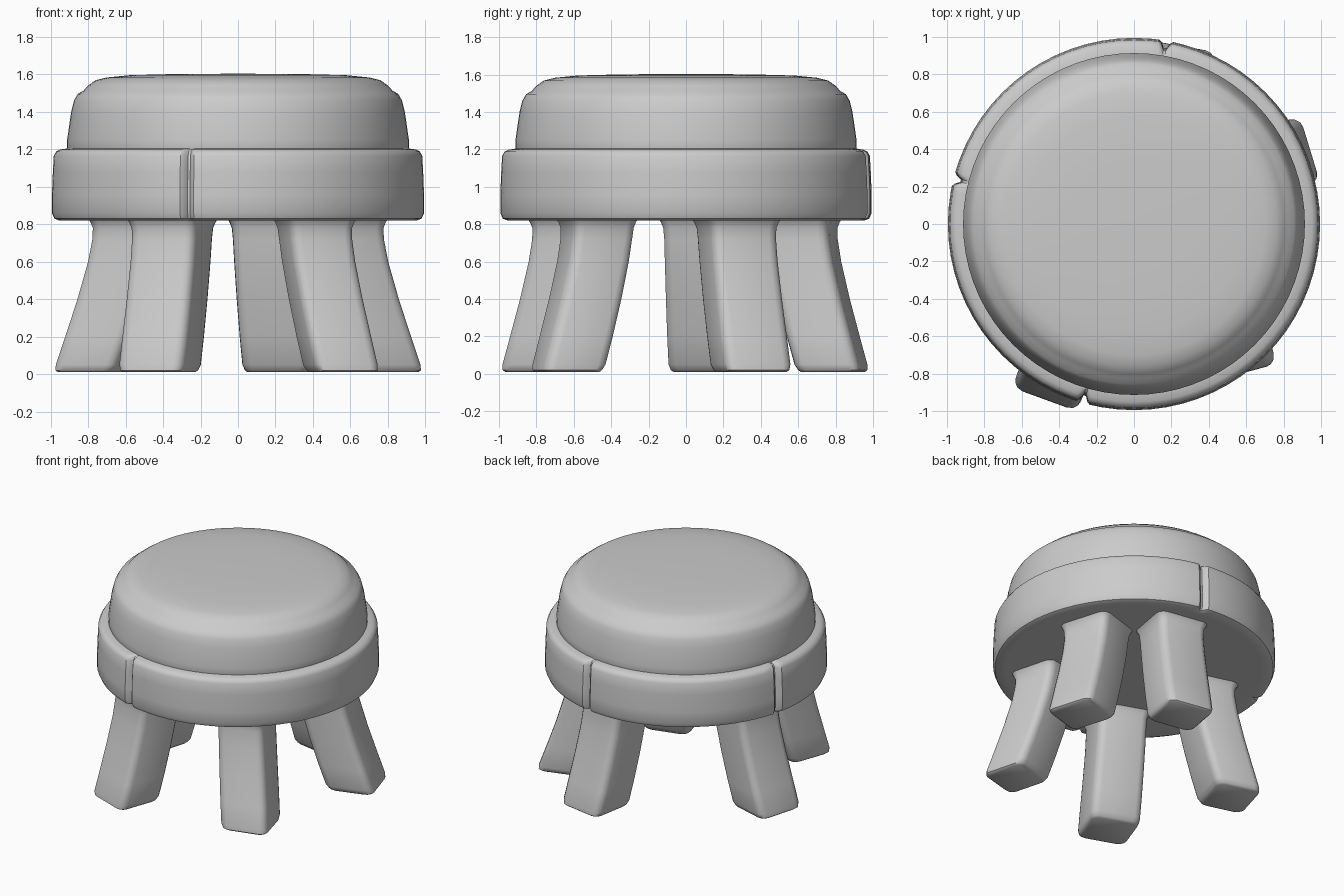
import bpy, bmesh
from math import sin, cos, radians, pi

if "Cube" in bpy.data.objects:
    bpy.data.objects.remove(bpy.data.objects["Cube"])


def finish(bm, name, angle=35):
    bmesh.ops.recalc_face_normals(bm, faces=bm.faces)
    mesh = bpy.data.meshes.new(name)
    bm.to_mesh(mesh)
    bm.free()
    ob = bpy.data.objects.new(name, mesh)
    bpy.context.collection.objects.link(ob)
    bpy.ops.object.select_all(action='DESELECT')
    ob.select_set(True)
    bpy.context.view_layer.objects.active = ob
    bpy.ops.object.shade_smooth_by_angle(angle=radians(angle))
    return ob


def loft(name, rings, angle=35):
    """Bridge equal-length rings of points and cap both ends."""
    bm = bmesh.new()
    loops = [[bm.verts.new(p) for p in ring] for ring in rings]
    n = len(loops[0])
    for a, b in zip(loops, loops[1:]):
        for i in range(n):
            j = (i + 1) % n
            bm.faces.new((a[i], a[j], b[j], b[i]))
    bm.faces.new(loops[0])
    bm.faces.new(loops[-1])
    return finish(bm, name, angle)


# Cushion: domed, with a soft crease near the rim
cushion = [(.90, 1.16), (.912, 1.20), (.912, 1.25), (.89, 1.40), (.875, 1.46),
           (.855, 1.495), (.825, 1.512), (.80, 1.54), (.76, 1.568), (.70, 1.583),
           (.58, 1.595), (.35, 1.601), (.05, 1.603)]
angles = [2 * pi * i / 72 for i in range(72)]
loft("seat_cushion", [[(r * cos(a), r * sin(a), z) for a in angles] for r, z in cushion])

# Band: three vertical seams cut into its outer side
seams = (-106, 166, 80)
groove = {-2.2: 0, -1.3: .012, -.4: .04, .4: .04, 1.3: .012, 2.2: 0}
steps = [(d, 0) for d in range(0, 360, 5)
         if all(abs((d - s + 180) % 360 - 180) > 2.5 for s in seams)]
steps += [((s + o) % 360, depth) for s in seams for o, depth in groove.items()]
steps.sort()
band = [(.30, .82, 0), (.90, .82, 0), (.955, .82, 1), (.98, .83, 1), (.993, .86, 1),
        (.993, .95, 1), (.988, 1.08, 1), (.983, 1.165, 1), (.97, 1.188, 1),
        (.95, 1.198, 1), (.905, 1.205, 0), (.30, 1.205, 0)]
loft("seat_band", [[((r - g * k) * cos(radians(d)), (r - g * k) * sin(radians(d)), z)
                    for d, g in steps] for r, z, k in band])


# Legs: rounded square section, flaring outward to the foot
def section(w, d, c):
    pts = []
    for sx, sy, start in ((1, 1, 0), (-1, 1, 90), (-1, -1, 180), (1, -1, 270)):
        for k in range(4):
            t = radians(start + 30 * k)
            pts.append((sx * (d / 2 - c) + c * cos(t), sy * (w / 2 - c) + c * sin(t)))
    return pts


# height, share of inward shift, section scale
levels = [(.01, 0, .88), (.02, 0, .95), (.05, .06, 1), (.2, .30, 1), (.4, .60, .99),
          (.6, .86, .98), (.72, .97, .98), (.78, 1, 1), (.81, 1, 1.06), (.84, 1, 1.16)]


def leg(name, foot, shift, facing, w=.37, d=.35):
    ca, sa = cos(radians(facing)), sin(radians(facing))
    rings = []
    for z, t, s in levels:
        cx, cy = foot[0] + shift[0] * t, foot[1] + shift[1] * t
        rings.append([(cx + s * (u * ca - v * sa), cy + s * (u * sa + v * ca), z)
                      for u, v in section(w, d, .055)])
    loft(name, rings, 40)


leg("front_left_leg", (-.42, -.78), (.07, .17), -110)
leg("front_right_leg", (.555, -.635), (-.145, .16), -75, .35, .34)
leg("right_leg", (.78, .35), (-.21, -.08), 17)
leg("back_leg", (.23, .785), (-.06, -.17), 80)
leg("left_leg", (-.78, .12), (.21, -.03), 164)
